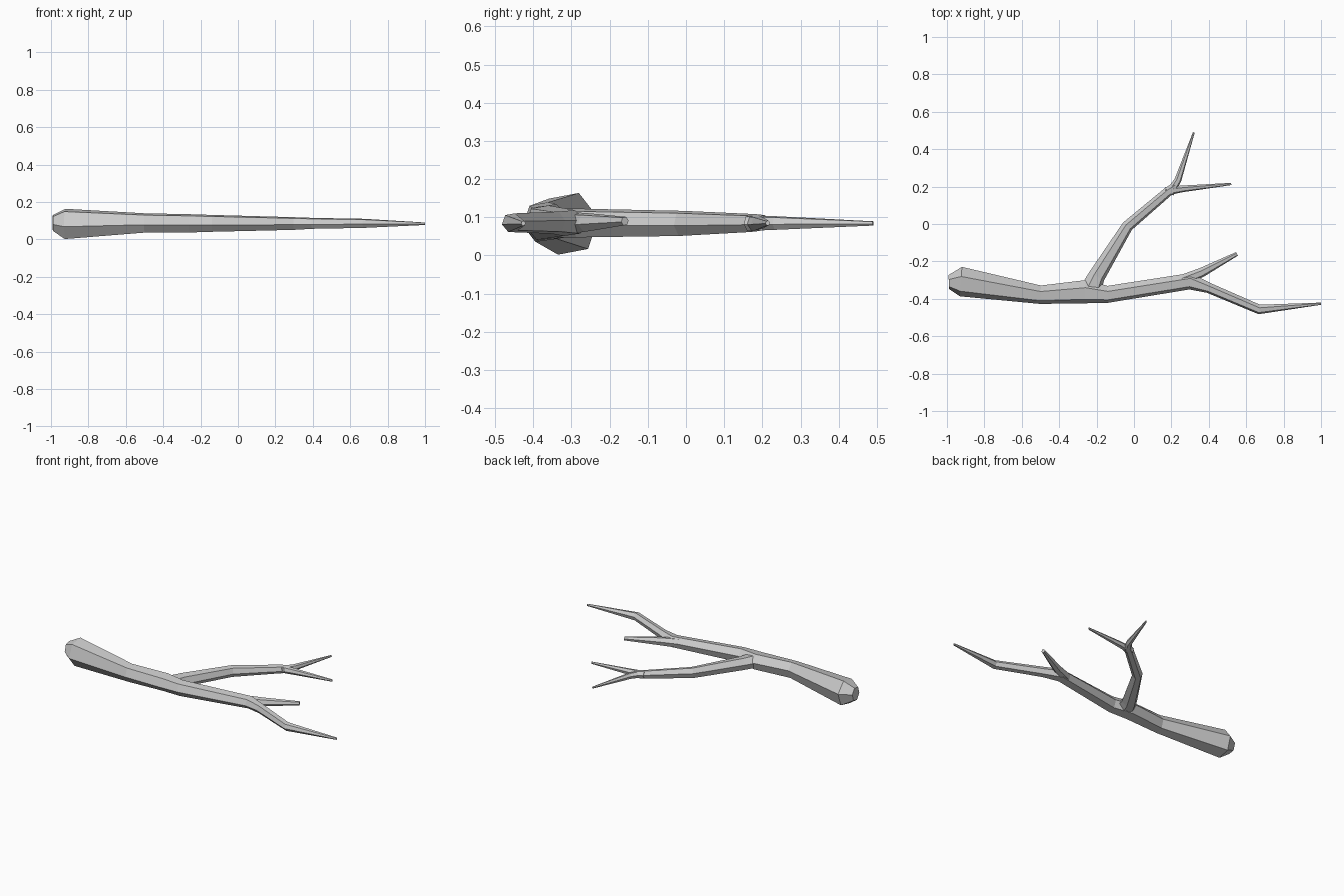
import bpy
import bmesh
from math import cos, sin, radians
from mathutils import Vector

cube = bpy.data.objects.get("Cube")
if cube:
    bpy.data.objects.remove(cube, do_unlink=True)

bark = bpy.data.materials.new("grey_bark")
bark.use_nodes = True
colour = (0.6, 0.6, 0.6, 1)
bark.diffuse_color = colour
bark.node_tree.nodes["Principled BSDF"].inputs["Base Color"].default_value = colour

SIDES = 6
TWIST = 50  # turns the hexagon so one narrow side faces outward


def limb(name, stations):
    """Loft hexagons along stations of (x, y, z, half width, half height)."""
    bm = bmesh.new()
    points = [Vector(s[:3]) for s in stations]
    rings = []
    for i, (x, y, z, w, h) in enumerate(stations):
        before = (points[i] - points[max(i - 1, 0)]).normalized()
        after = (points[min(i + 1, len(points) - 1)] - points[i]).normalized()
        along = (before + after).normalized()
        right = Vector((along.y, -along.x, 0)).normalized()
        ring = []
        for k in range(SIDES):
            a = radians(TWIST + 360 * k / SIDES)
            ring.append(bm.verts.new(points[i] + right * (w * cos(a)) + Vector((0, 0, h * sin(a)))))
        rings.append(ring)
    for a, b in zip(rings, rings[1:]):
        for k in range(SIDES):
            n = (k + 1) % SIDES
            bm.faces.new((a[k], a[n], b[n], b[k]))
    bm.faces.new(rings[0])
    bm.faces.new(rings[-1])
    bmesh.ops.recalc_face_normals(bm, faces=bm.faces)
    mesh = bpy.data.meshes.new(name)
    bm.to_mesh(mesh)
    bm.free()
    mesh.materials.append(bark)
    obj = bpy.data.objects.new(name, mesh)
    bpy.context.collection.objects.link(obj)
    return obj


# Main stem: thick broken end, through both forks, to the long tip
limb("main_stem", [
    (-0.99, -0.31, 0.088, 0.038, 0.045),
    (-0.925, -0.308, 0.083, 0.08, 0.086),
    (-0.5, -0.378, 0.088, 0.05, 0.055),
    (-0.26, -0.362, 0.086, 0.063, 0.052),
    (-0.14, -0.376, 0.086, 0.046, 0.048),
    (0.3, -0.306, 0.085, 0.045, 0.036),
    (0.4, -0.342, 0.086, 0.028, 0.031),
    (0.67, -0.457, 0.086, 0.026, 0.026),
    (1.0, -0.426, 0.084, 0.006, 0.007),
])

# Short twig at the far fork
limb("short_twig", [
    (0.26, -0.3, 0.085, 0.03, 0.03),
    (0.36, -0.26, 0.086, 0.026, 0.026),
    (0.55, -0.16, 0.09, 0.011, 0.012),
])

# Side branch bending away from the stem
limb("side_branch", [
    (-0.24, -0.37, 0.085, 0.06, 0.042),
    (-0.2, -0.28, 0.085, 0.046, 0.04),
    (-0.035, -0.012, 0.084, 0.031, 0.035),
    (0.185, 0.175, 0.085, 0.026, 0.025),
    (0.225, 0.2, 0.085, 0.024, 0.022),
])

# Two twigs at the end of the side branch
limb("upper_twig", [
    (0.19, 0.165, 0.085, 0.025, 0.022),
    (0.235, 0.235, 0.085, 0.019, 0.019),
    (0.32, 0.49, 0.084, 0.005, 0.006),
])
limb("lower_twig", [
    (0.17, 0.175, 0.085, 0.024, 0.023),
    (0.26, 0.188, 0.085, 0.018, 0.02),
    (0.52, 0.214, 0.085, 0.006, 0.007),
])
